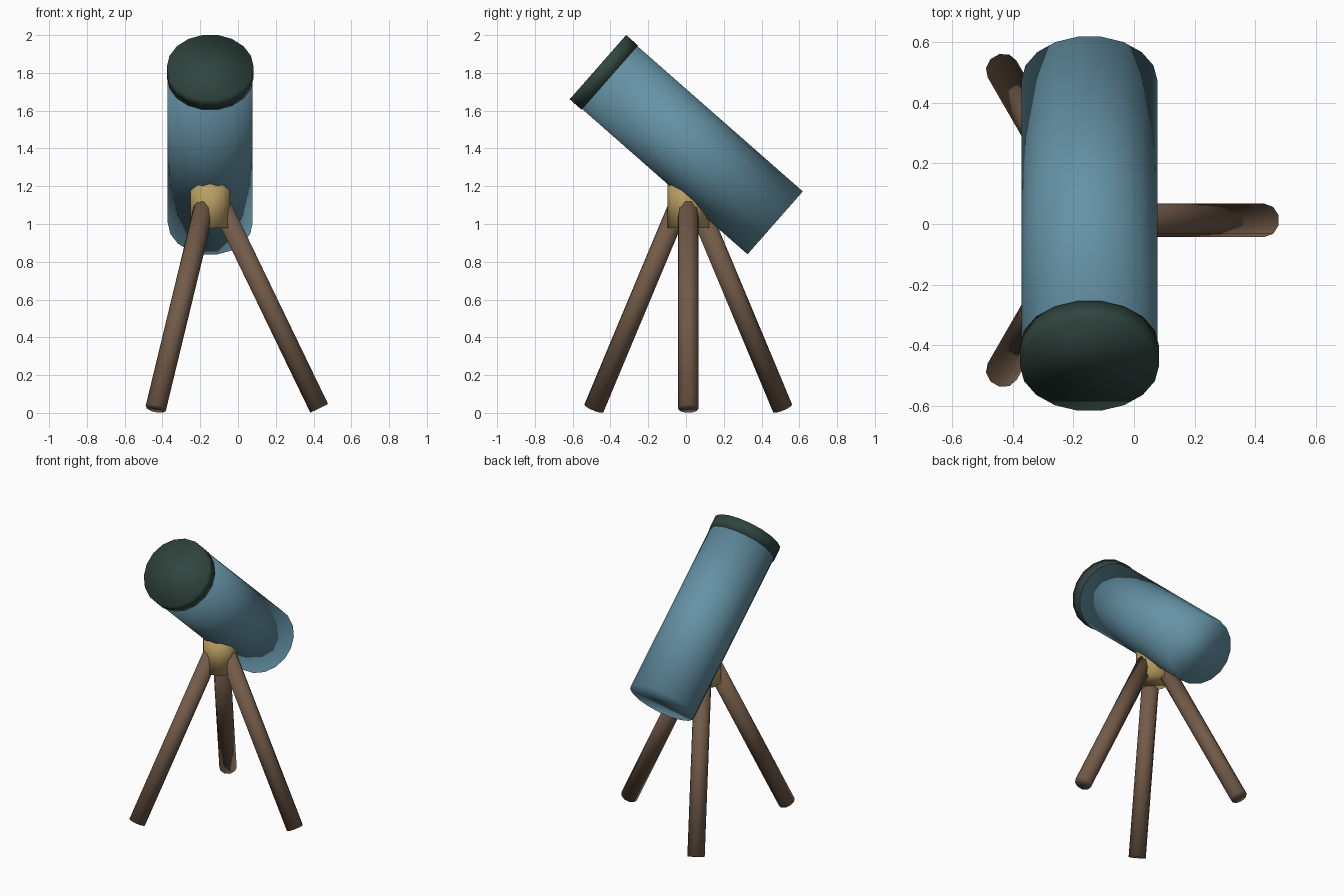
import bpy, bmesh
from math import radians, atan2
from mathutils import Matrix, Vector

if "Cube" in bpy.data.objects:
    bpy.data.objects.remove(bpy.data.objects["Cube"])


def material(name, rgb):
    m = bpy.data.materials.new(name)
    m.diffuse_color = (*rgb, 1)
    m.use_nodes = True
    m.node_tree.nodes["Principled BSDF"].inputs["Base Color"].default_value = m.diffuse_color
    return m


BLUE = material("blue_paint", (0.13, 0.29, 0.38))
GREEN = material("dark_green", (0.03, 0.06, 0.05))
GOLD = material("brass", (0.48, 0.34, 0.12))
BROWN = material("wood", (0.17, 0.105, 0.065))


def cylinder(name, base, rot, length, radius, sides, mat):
    """Closed, smooth cylinder starting at base and running along rot's z axis."""
    bm = bmesh.new()
    place = Matrix.Translation(base) @ rot @ Matrix.Translation((0, 0, length / 2))
    bmesh.ops.create_cone(bm, cap_ends=True, segments=sides, radius1=radius,
                          radius2=radius, depth=length, matrix=place)
    for f in bm.faces:
        f.smooth = True
    me = bpy.data.meshes.new(name)
    bm.to_mesh(me)
    bm.free()
    me.materials.append(mat)
    ob = bpy.data.objects.new(name, me)
    bpy.context.collection.objects.link(ob)
    return ob


CX, CY = -0.147, 0.012

# tilted tube and its front cap
tilt = Matrix.Rotation(radians(48.7), 4, 'X') @ Matrix.Rotation(radians(90), 4, 'Z')
axis = tilt.to_3x3() @ Vector((0, 0, 1))
rear = Vector((CX, 0.472, 1.006))
cylinder("tube", rear, tilt, 1.18, 0.225, 18, BLUE)
cylinder("front_cap", rear + axis * 1.166, tilt, 0.083, 0.23, 18, GREEN)

# mount hub under the tube
cylinder("mount_hub", Vector((CX, CY, 0.98)), Matrix.Identity(4), 0.25, 0.111, 10, GOLD)

# three splayed legs
FOOT_R, SLOPE = 0.577, 0.483
for i, name in enumerate(("right_leg", "back_leg", "front_leg")):
    spin = Matrix.Rotation(radians(120 * i), 4, 'Z')
    foot = Vector((CX, CY, 0.024)) + spin @ Vector((FOOT_R, 0, 0))
    lean = spin @ Matrix.Rotation(-atan2(SLOPE, 1), 4, 'Y')
    cylinder(name, foot, lean, 1.19, 0.055, 10, BROWN)
